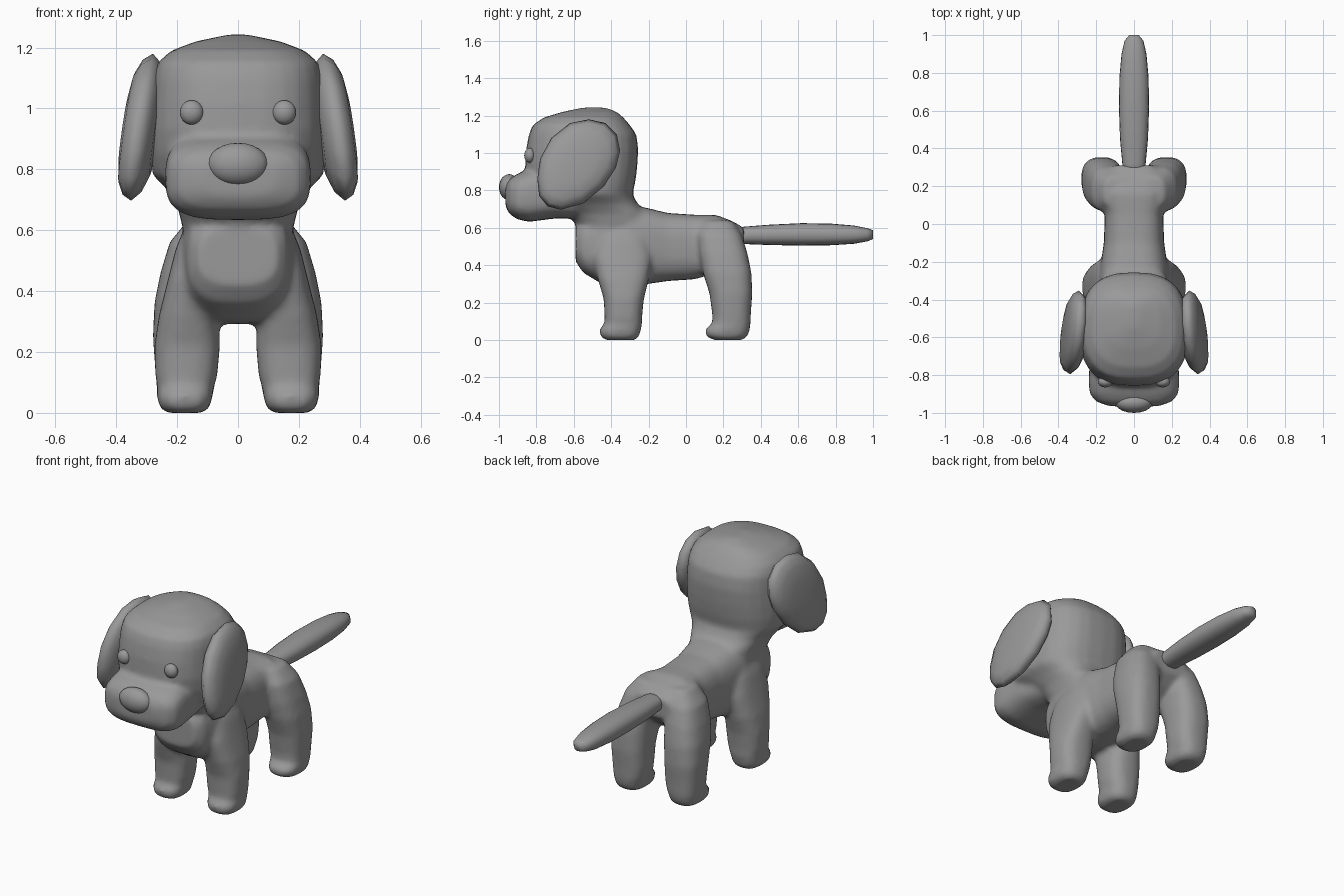
import bpy, bmesh, math
from mathutils import Vector

grey = bpy.data.materials.new("soft grey")
grey.diffuse_color = (0.32, 0.32, 0.32, 1)


def finish(name, bm):
    bmesh.ops.recalc_face_normals(bm, faces=bm.faces)
    me = bpy.data.meshes.new(name)
    bm.to_mesh(me)
    bm.free()
    for p in me.polygons:
        p.use_smooth = True
    me.materials.append(grey)
    ob = bpy.data.objects.new(name, me)
    bpy.context.collection.objects.link(ob)
    return ob


def loft(name, axis, rings, power=2.6, n=28):
    """rings: (position, cx, half x, low, high) along axis 'y' or 'z'."""
    bm = bmesh.new()
    loops = []
    for pos, cx, hx, lo, hi in rings:
        loop = []
        for i in range(n):
            a = 2 * math.pi * i / n
            c, s = math.cos(a), math.sin(a)
            u = cx + hx * math.copysign(abs(c) ** (2 / power), c)
            v = (lo + hi) / 2 + (hi - lo) / 2 * math.copysign(abs(s) ** (2 / power), s)
            loop.append(bm.verts.new((u, pos, v) if axis == 'y' else (u, v, pos)))
        loops.append(loop)
    for a, b in zip(loops, loops[1:]):
        for i in range(n):
            j = (i + 1) % n
            bm.faces.new((a[i], a[j], b[j], b[i]))
    bm.faces.new(loops[0])
    bm.faces.new(loops[-1])
    return finish(name, bm)


def ball(name, loc, size):
    bm = bmesh.new()
    bmesh.ops.create_uvsphere(bm, u_segments=20, v_segments=12, radius=1)
    for v in bm.verts:
        v.co = Vector(loc) + Vector([a * b for a, b in zip(v.co, size)])
    return finish(name, bm)


# skull and neck, stacked upward
skull = loft("skull", 'z', [
    (0.50, 0, 0.16, -0.58, -0.20), (0.62, 0, 0.185, -0.59, -0.19),
    (0.68, 0, 0.20, -0.64, -0.21), (0.73, 0, 0.23, -0.72, -0.26),
    (0.78, 0, 0.28, -0.80, -0.285), (0.85, 0, 0.29, -0.84, -0.27),
    (0.93, 0, 0.29, -0.86, -0.26), (1.02, 0, 0.285, -0.855, -0.255),
    (1.10, 0, 0.28, -0.84, -0.265), (1.15, 0, 0.265, -0.82, -0.30),
    (1.19, 0, 0.22, -0.76, -0.335), (1.22, 0, 0.14, -0.66, -0.37),
    (1.243, 0, 0.03, -0.55, -0.43)])
# muzzle, front to back
muzzle = loft("muzzle", 'y', [
    (-0.965, 0, 0.13, 0.71, 0.83), (-0.94, 0, 0.20, 0.67, 0.865),
    (-0.90, 0, 0.235, 0.645, 0.89), (-0.84, 0, 0.24, 0.632, 0.915),
    (-0.70, 0, 0.235, 0.65, 0.93), (-0.55, 0, 0.20, 0.65, 0.90)], 3.2)
# torso, chest to rump
torso = loft("torso", 'y', [
    (-0.59, 0, 0.13, 0.42, 0.61), (-0.55, 0, 0.165, 0.36, 0.66),
    (-0.45, 0, 0.185, 0.30, 0.70), (-0.30, 0, 0.19, 0.29, 0.725),
    (-0.20, 0, 0.175, 0.30, 0.705), (-0.10, 0, 0.16, 0.315, 0.68),
    (0.05, 0, 0.155, 0.325, 0.67), (0.16, 0, 0.18, 0.36, 0.67),
    (0.25, 0, 0.17, 0.42, 0.635), (0.31, 0, 0.11, 0.48, 0.60)], 2.8)
parts = [skull, muzzle, torso]

# legs with forward toes
for s, side in ((1, "left"), (-1, "right")):
    parts.append(loft("front_leg_" + side, 'z', [
        (0.0, s * 0.175, 0.06, -0.43, -0.27), (0.02, s * 0.175, 0.085, -0.46, -0.25),
        (0.06, s * 0.175, 0.092, -0.463, -0.24), (0.085, s * 0.172, 0.093, -0.435, -0.235),
        (0.12, s * 0.17, 0.102, -0.435, -0.235), (0.22, s * 0.167, 0.108, -0.44, -0.225),
        (0.32, s * 0.162, 0.098, -0.47, -0.20), (0.44, s * 0.14, 0.09, -0.50, -0.18),
        (0.54, s * 0.12, 0.085, -0.48, -0.20), (0.62, s * 0.10, 0.07, -0.44, -0.24)]))
    parts.append(loft("back_leg_" + side, 'z', [
        (0.0, s * 0.175, 0.06, 0.15, 0.30), (0.02, s * 0.175, 0.085, 0.105, 0.33),
        (0.06, s * 0.175, 0.092, 0.102, 0.342), (0.085, s * 0.172, 0.095, 0.14, 0.345),
        (0.14, s * 0.17, 0.102, 0.14, 0.347), (0.25, s * 0.172, 0.108, 0.125, 0.355),
        (0.36, s * 0.165, 0.11, 0.09, 0.35), (0.46, s * 0.15, 0.105, 0.07, 0.33),
        (0.56, s * 0.125, 0.10, 0.06, 0.30), (0.64, s * 0.09, 0.07, 0.09, 0.25)]))

# fuse into one soft body
bpy.ops.object.select_all(action='DESELECT')
for p in parts:
    p.select_set(True)
bpy.context.view_layer.objects.active = torso
bpy.ops.object.join()
torso.name = "body"
rm = torso.modifiers.new("fuse", 'REMESH')
rm.mode = 'VOXEL'
rm.voxel_size = 0.014
rm.use_smooth_shade = True
sm = torso.modifiers.new("soften", 'SMOOTH')
sm.factor = 0.5
sm.iterations = 8

# tail
loft("tail", 'y', [
    (0.24, 0, 0.055, 0.51, 0.60), (0.32, 0, 0.062, 0.513, 0.607),
    (0.45, 0, 0.074, 0.508, 0.617), (0.62, 0, 0.08, 0.505, 0.625),
    (0.78, 0, 0.077, 0.507, 0.622), (0.90, 0, 0.066, 0.515, 0.612),
    (0.97, 0, 0.05, 0.528, 0.598), (1.0, 0, 0.025, 0.54, 0.587)], 2.3, 20)

# nose and eyes
ball("nose", (0, -0.945, 0.817), (0.10, 0.055, 0.07))
for s, side in ((1, "left"), (-1, "right")):
    ball("eye_" + side, (s * 0.152, -0.835, 0.987), (0.039, 0.03, 0.04))

# floppy ears: lens shapes built from shrinking copies of one outline
outline = [(-.785, .77), (-.74, .715), (-.67, .697), (-.55, .73), (-.44, .82),
           (-.375, .92), (-.352, 1.01), (-.37, 1.10), (-.43, 1.16), (-.52, 1.18),
           (-.62, 1.16), (-.72, 1.08), (-.78, .97), (-.795, .86)]
cy, cz = -0.58, 0.935
for s, side in ((1, "left"), (-1, "right")):
    bm = bmesh.new()
    loops = []
    for k, t in ((0.3, -0.055), (0.65, -0.05), (0.88, -0.03), (1, 0),
                 (0.92, 0.03), (0.75, 0.05), (0.45, 0.06), (0.15, 0.063)):
        loop = []
        for y, z in outline:
            dy, dz = (y - cy) * k, (z - cz) * k
            x = 0.315 - 0.13 * dz - 0.06 * dy + t
            loop.append(bm.verts.new((s * x, cy + dy, cz + dz)))
        loops.append(loop)
    n = len(outline)
    for a, b in zip(loops, loops[1:]):
        for i in range(n):
            bm.faces.new((a[i], a[(i + 1) % n], b[(i + 1) % n], b[i]))
    bm.faces.new(loops[0])
    bm.faces.new(loops[-1])
    finish("ear_" + side, bm)
